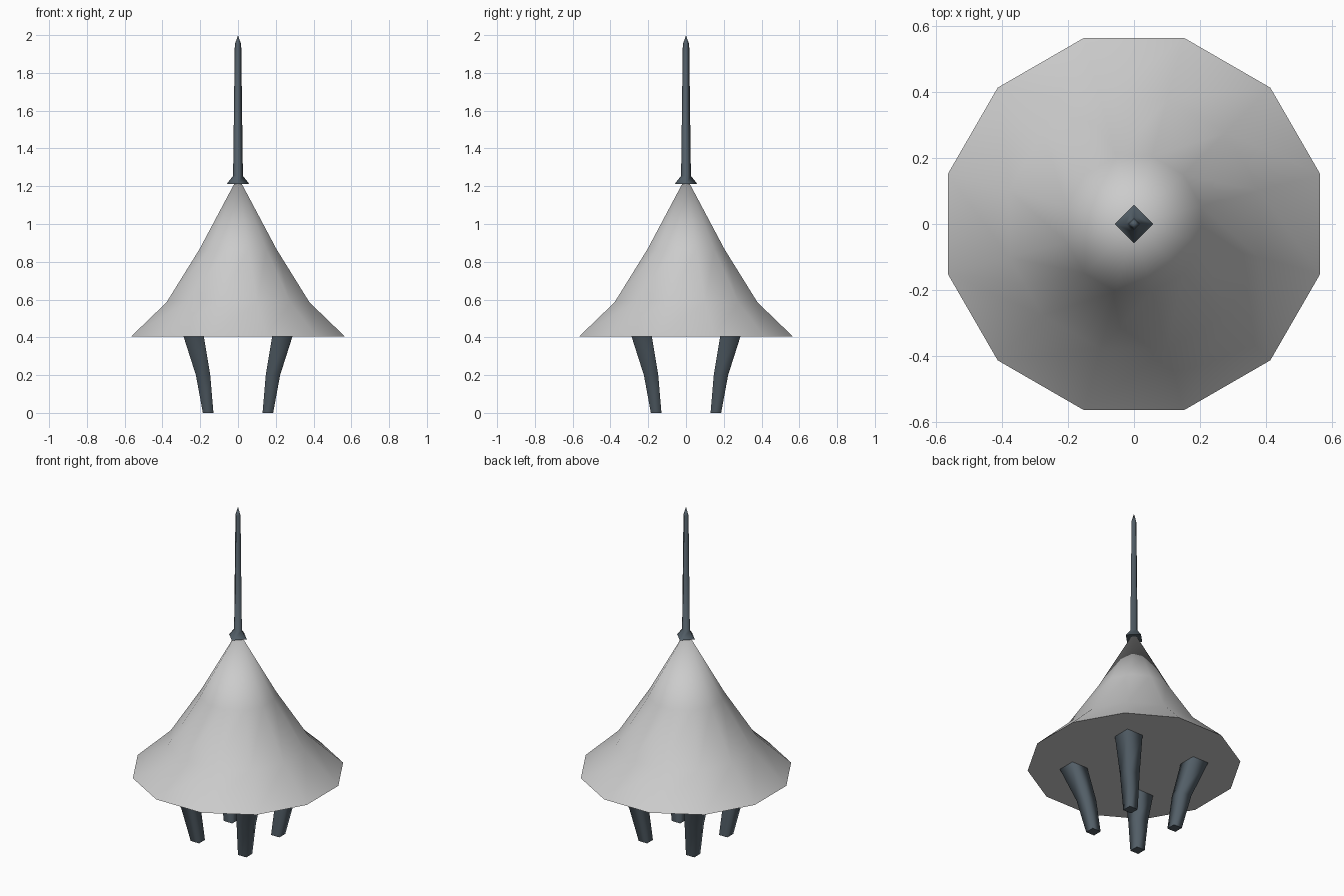
import bpy, bmesh, math
from mathutils import Vector

cube = bpy.data.objects.get("Cube")
if cube:
    bpy.data.objects.remove(cube)


def material(name, rgb):
    m = bpy.data.materials.new(name)
    m.use_nodes = True
    m.diffuse_color = (*rgb, 1)
    m.node_tree.nodes["Principled BSDF"].inputs["Base Color"].default_value = (*rgb, 1)
    return m


pale_grey = material("pale grey", (0.60, 0.60, 0.60))
slate = material("dark slate", (0.085, 0.112, 0.135))


def loft(name, rings, sides, turn, mat, tip=None, cap_top=False):
    """Skin rings of (x, y, z, radius) from the bottom up, ending in an optional point."""
    bm = bmesh.new()
    loops = []
    for x, y, z, r in rings:
        angles = [turn + math.tau * i / sides for i in range(sides)]
        loops.append([bm.verts.new((x + r * math.cos(a), y + r * math.sin(a), z)) for a in angles])
    caps = [bm.faces.new(loops[0][::-1])]
    if cap_top:
        caps.append(bm.faces.new(loops[-1]))
    for low, high in zip(loops, loops[1:]):
        for i in range(sides):
            j = (i + 1) % sides
            bm.faces.new((low[i], low[j], high[j], high[i]))
    if tip is not None:
        point = bm.verts.new(Vector((0, 0, tip)))
        for i in range(sides):
            bm.faces.new((loops[-1][i], loops[-1][(i + 1) % sides], point))
    # Smooth sides with crisp flat ends
    for f in bm.faces:
        f.smooth = f not in caps
    for cap in caps:
        for e in cap.edges:
            e.smooth = False
    mesh = bpy.data.meshes.new(name)
    bm.to_mesh(mesh)
    bm.free()
    mesh.materials.append(mat)
    ob = bpy.data.objects.new(name, mesh)
    bpy.context.collection.objects.link(ob)
    return ob


# Flared twelve-sided body with a closed underside
body = [(0.405, 0.585), (0.585, 0.392), (0.865, 0.212)]
loft("flared_body", [(0, 0, z, r) for z, r in body], 12, math.radians(15), pale_grey, tip=1.25)

# Four-sided spire with a spread collar at its foot
spire = [(1.213, 0.059), (1.255, 0.026), (1.95, 0.017)]
loft("spire", [(0, 0, z, r) for z, r in spire], 4, 0, slate, tip=2.0)

# Four square legs, tapering and curving inward to the feet
leg = [(0, 0.158, 0.028), (0.2, 0.185, 0.038), (0.41, 0.236, 0.054)]
for sx, side in ((1, "left"), (-1, "right")):
    for sy, end in ((-1, "front"), (1, "back")):
        rings = [(sx * c, sy * c, z, half * math.sqrt(2)) for z, c, half in leg]
        loft(f"{end}_{side}_leg", rings, 4, math.pi / 4, slate, cap_top=True)
